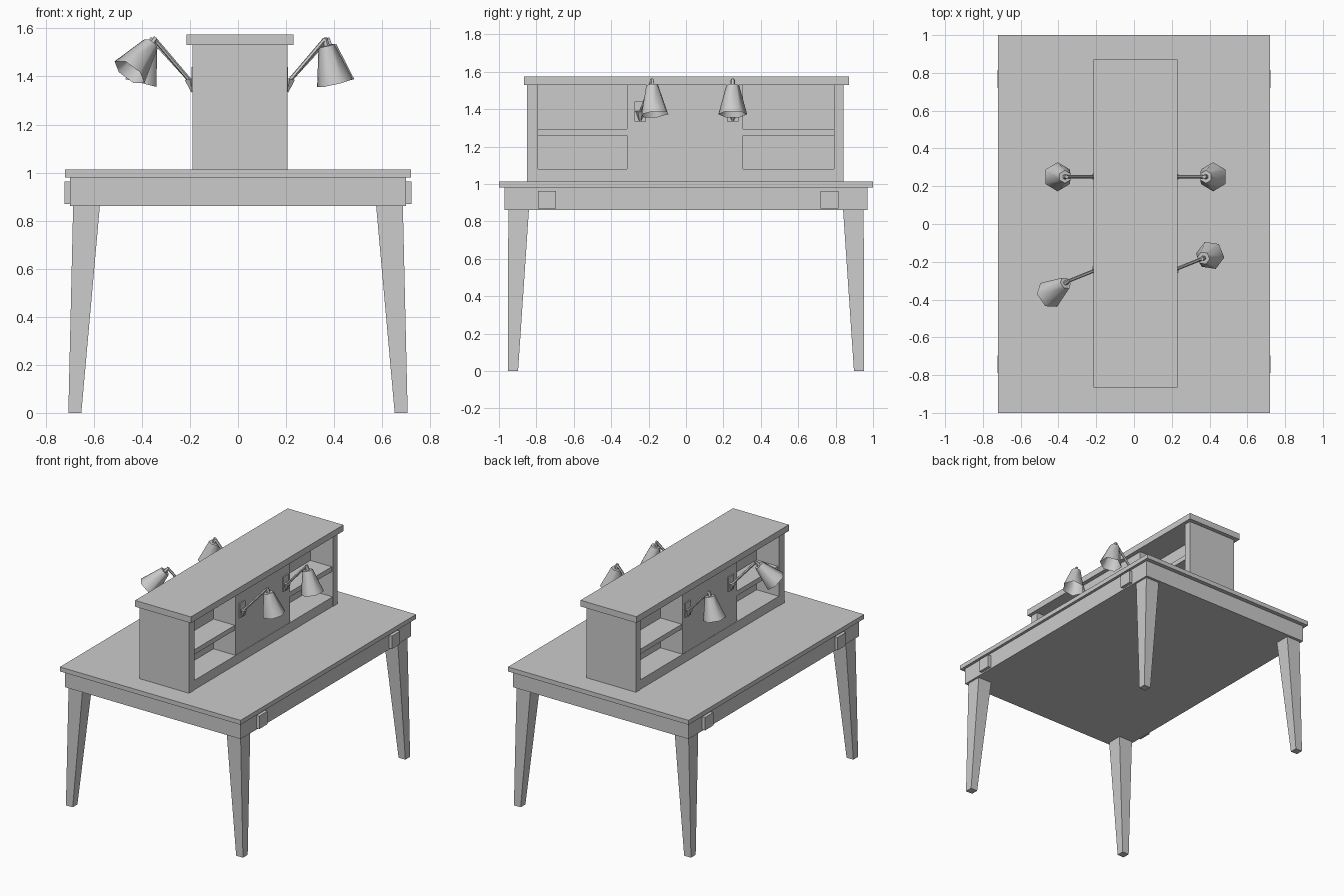
import bpy
from math import sin, cos, tau, radians
from mathutils import Vector

if "Cube" in bpy.data.objects:
    bpy.data.objects.remove(bpy.data.objects["Cube"])


def mesh_object(name, verts, faces, smooth=False):
    me = bpy.data.meshes.new(name)
    me.from_pydata([tuple(v) for v in verts], [], faces)
    me.update()
    if smooth:
        for p in me.polygons:
            p.use_smooth = len(p.vertices) == 4
    ob = bpy.data.objects.new(name, me)
    bpy.context.collection.objects.link(ob)
    return ob


def loft_rects(name, low, z0, high, z1):
    """Block between two rectangles given as (x0, x1, y0, y1)."""
    verts = []
    for (a, b, c, d), z in ((low, z0), (high, z1)):
        a, b = sorted((a, b))
        c, d = sorted((c, d))
        verts += [(a, c, z), (b, c, z), (b, d, z), (a, d, z)]
    faces = [(3, 2, 1, 0), (4, 5, 6, 7)]
    faces += [(i, (i + 1) % 4, (i + 1) % 4 + 4, i + 4) for i in range(4)]
    return mesh_object(name, verts, faces)


def box(name, x0, x1, y0, y1, z0, z1):
    r = (x0, x1, y0, y1)
    return loft_rects(name, r, z0, r, z1)


def frustum(name, p0, p1, r0, r1, sides=6, open_end=False, smooth=False):
    """Tapered prism from p0 to p1; open_end leaves the p1 end uncapped."""
    p0, p1 = Vector(p0), Vector(p1)
    d = (p1 - p0).normalized()
    u = d.cross(Vector((0, 0, 1)))
    u = u.normalized() if u.length > 1e-4 else Vector((0, 1, 0))
    v = d.cross(u)
    verts = []
    for p, r in ((p0, r0), (p1, r1)):
        for i in range(sides):
            a = tau * i / sides
            verts.append(p + r * (cos(a) * u + sin(a) * v))
    n = sides
    faces = [(i, (i + 1) % n, (i + 1) % n + n, i + n) for i in range(n)]
    faces.append(tuple(reversed(range(n))))
    if not open_end:
        faces.append(tuple(range(n, 2 * n)))
    return mesh_object(name, verts, faces, smooth)


# Table
box("table_top", -0.72, 0.72, -1, 1, 0.98, 1.012)
box("apron", -0.70, 0.70, -0.97, 0.97, 0.86, 0.98)
for sx, sn in ((-1, "left"), (1, "right")):
    for sy, yn in ((-1, "front"), (1, "back")):
        loft_rects(f"leg_{yn}_{sn}",
                   (sx * 0.652, sx * 0.706, sy * 0.898, sy * 0.952), 0,
                   (sx * 0.575, sx * 0.686, sy * 0.84, sy * 0.95), 0.86)
    # Socket plates on the apron
    for y, yn in ((-0.79, "front"), (0.72, "back")):
        x0, x1 = sorted((sx * 0.69, sx * 0.723))
        box(f"socket_{yn}_{sn}", x0, x1, y, y + 0.095, 0.87, 0.963)

# Double-sided shelf unit
X0, X1 = -0.19, 0.205
box("unit_top", -0.215, 0.23, -0.865, 0.872, 1.53, 1.575)
box("unit_end_front", X0, X1, -0.85, -0.79, 1.01, 1.53)
box("unit_end_back", X0, X1, 0.79, 0.842, 1.01, 1.53)
box("unit_base", X0 + 0.003, X1 - 0.003, -0.79, 0.79, 1.01, 1.08)
box("unit_centre", X0 + 0.005, X1 - 0.005, -0.315, 0.305, 1.08, 1.53)
box("unit_middle_panel", -0.01, 0.025, -0.79, 0.79, 1.08, 1.53)
box("shelf_front", X0 + 0.01, X1 - 0.01, -0.79, -0.315, 1.26, 1.295)
box("shelf_back", X0 + 0.01, X1 - 0.01, 0.305, 0.79, 1.26, 1.295)


# Wall lamps: arm turn, shade heading and shade tilt in degrees
def lamp(tag, side, y, turn, heading, tilt):
    wall = 0.0075 + side * 0.193
    x0, x1 = sorted((wall, wall + side * 0.008))
    box(f"lamp_plate_{tag}", x0, x1, y - 0.03, y + 0.03, 1.335, 1.44)
    frustum(f"lamp_bracket_{tag}", (wall + side * 0.004, y, 1.335),
            (wall + side * 0.015, y, 1.39), 0.006, 0.025)
    base = Vector((wall + side * 0.008, y, 1.375))
    t, h, k = radians(turn), radians(heading), radians(tilt)
    elbow = base + Vector((side * cos(t) * 0.165, sin(t) * 0.165, 0.18))
    frustum(f"lamp_arm_{tag}", base, elbow, 0.009, 0.009)
    axis = Vector((side * cos(h) * sin(k), sin(h) * sin(k), -cos(k)))
    neck = elbow + axis * 0.028
    frustum(f"lamp_neck_{tag}", elbow - axis * 0.006, neck, 0.01, 0.014)
    frustum(f"lamp_shade_{tag}", neck, neck + axis * 0.16, 0.034, 0.077,
            open_end=True, smooth=True)


lamp("right_back", 1, 0.25, 0, 0, 14)
lamp("right_front", 1, -0.245, 22, 22, 14)
lamp("left_back", -1, 0.25, 0, 0, 14)
lamp("left_front", -1, -0.24, -22, -35, 43)
